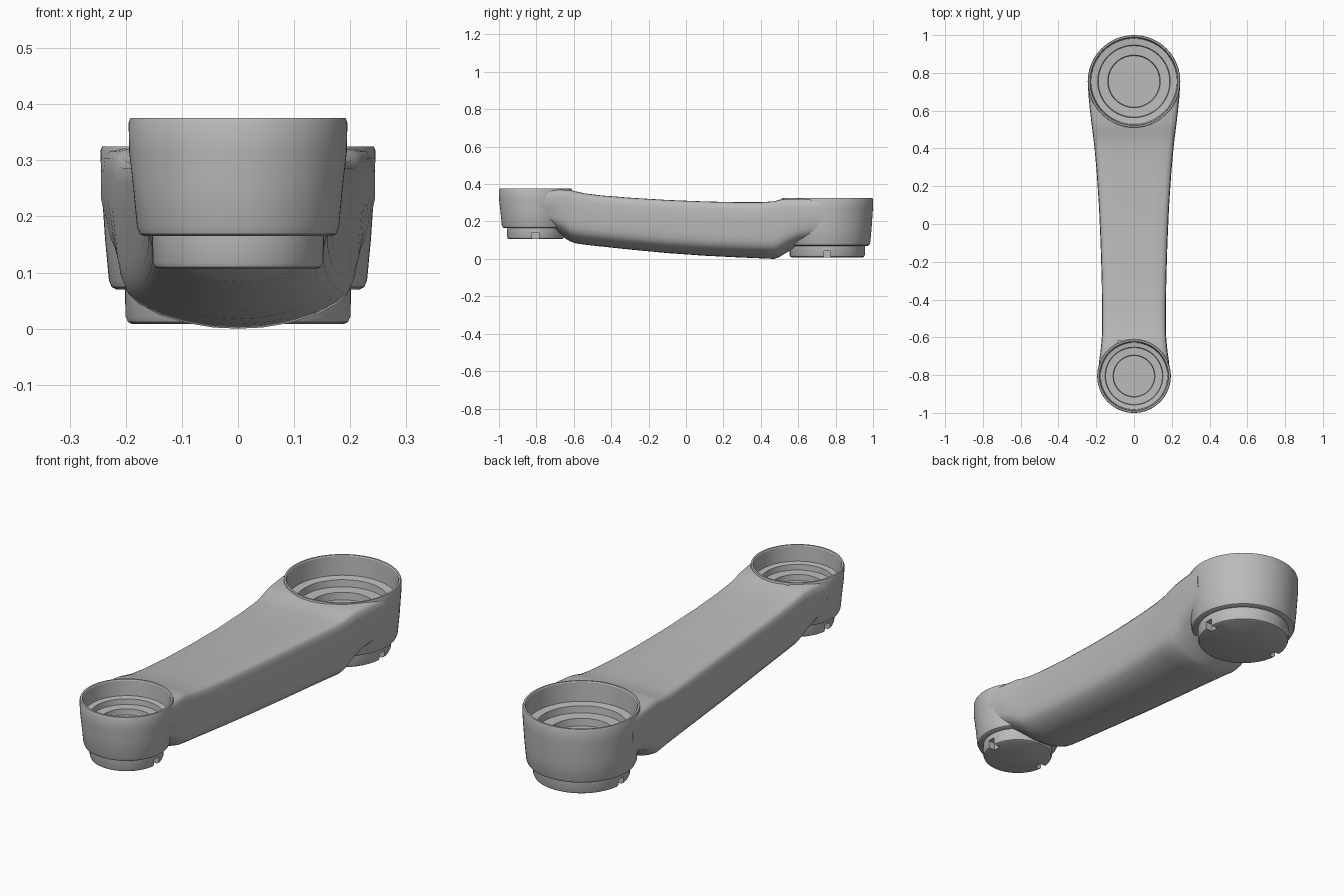
import bpy, bmesh, math

if "Cube" in bpy.data.objects:
    bpy.data.objects.remove(bpy.data.objects["Cube"])

grey = bpy.data.materials.new("light grey")
grey.diffuse_color = (0.5, 0.5, 0.5, 1)
grey.use_nodes = True
grey.node_tree.nodes["Principled BSDF"].inputs["Base Color"].default_value = grey.diffuse_color


def make(name, verts, faces):
    me = bpy.data.meshes.new(name)
    me.from_pydata(verts, [], faces)
    bm = bmesh.new()
    bm.from_mesh(me)
    bmesh.ops.remove_doubles(bm, verts=bm.verts, dist=1e-5)
    bmesh.ops.recalc_face_normals(bm, faces=bm.faces)
    bm.to_mesh(me)
    bm.free()
    me.materials.append(grey)
    ob = bpy.data.objects.new(name, me)
    bpy.context.collection.objects.link(ob)
    return ob


def lathe(name, profile, y, n=72):
    """Turn an (r, z) profile about the vertical axis through (0, y)."""
    verts, faces = [], []
    for r, z in profile:
        for i in range(n):
            a = 2 * math.pi * i / n
            verts.append((r * math.cos(a), y + r * math.sin(a), z))
    for k in range(len(profile) - 1):
        for i in range(n):
            j = (i + 1) % n
            faces.append((k * n + i, k * n + j, k * n + n + j, k * n + n + i))
    faces.append(tuple(range(n)))
    faces.append(tuple(range((len(profile) - 1) * n, len(profile) * n)))
    return make(name, verts, faces)


def cut(ob, cutter):
    cutter.hide_render = True
    cutter.hide_viewport = True
    m = ob.modifiers.new("cut", 'BOOLEAN')
    m.operation = 'DIFFERENCE'
    m.solver = 'EXACT'
    m.object = cutter


def smooth(ob, angle=32):
    bpy.ops.object.select_all(action='DESELECT')
    ob.select_set(True)
    bpy.context.view_layer.objects.active = ob
    for m in list(ob.modifiers):
        bpy.ops.object.modifier_apply(modifier=m.name)
    bpy.ops.object.shade_smooth_by_angle(angle=math.radians(angle))


# Arm: stations of y, half width, top z, bottom z
stations = [
    (-0.78, 0.190, 0.371, 0.165), (-0.72, 0.184, 0.371, 0.150),
    (-0.67, 0.177, 0.371, 0.125), (-0.62, 0.172, 0.368, 0.094),
    (-0.59, 0.170, 0.361, 0.083), (-0.54, 0.169, 0.350, 0.076),
    (-0.45, 0.169, 0.339, 0.066), (-0.30, 0.171, 0.327, 0.050),
    (-0.10, 0.177, 0.315, 0.031), (0.10, 0.186, 0.307, 0.017),
    (0.28, 0.198, 0.303, 0.008), (0.40, 0.209, 0.303, 0.003),
    (0.47, 0.217, 0.308, 0.000), (0.50, 0.221, 0.316, 0.010),
    (0.54, 0.226, 0.321, 0.036), (0.60, 0.233, 0.322, 0.062),
    (0.67, 0.240, 0.322, 0.075), (0.73, 0.244, 0.322, 0.080)]


def section(w, zt, zb):
    half = [(0.5 * w, zt), (w - 0.03, zt - 0.001), (w - 0.012, zt - 0.006),
            (w - 0.003, zt - 0.018), (w, zt - 0.045), (w, zt - 0.09),
            (0.97 * w, zb + 0.115), (0.945 * w, zb + 0.085),
            (0.90 * w, zb + 0.062), (0.82 * w, zb + 0.045),
            (0.65 * w, zb + 0.025), (0.42 * w, zb + 0.010), (0.2 * w, zb + 0.002)]
    return [(0, zt)] + half + [(0, zb)] + [(-x, z) for x, z in reversed(half)]


verts, faces = [], []
for y, w, zt, zb in stations:
    ring = section(w, zt, zb)
    verts += [(x, y, z) for x, z in ring]
n = len(ring)
for k in range(len(stations) - 1):
    for i in range(n):
        j = (i + 1) % n
        faces.append((k * n + i, k * n + j, k * n + n + j, k * n + n + i))
faces += [tuple(range(n)), tuple(range(len(verts) - n, len(verts)))]
arm = make("arm", verts, faces)

# Each end: name, y, cup radius, cup bottom z, rim z, cap radius, cap bottom z
for name, y, R, z0, z1, rc, zc in [
        ("large", 0.755, 0.245, 0.070, 0.325, 0.201, 0.008),
        ("small", -0.805, 0.195, 0.165, 0.375, 0.153, 0.106)]:
    s = R / 0.245
    # Tapered cup with stepped recess
    cup = lathe(name + "_cup", [
        (rc - 0.02, z0), (R - 0.028, z0), (R - 0.020, z0 + 0.004),
        (R - 0.015, z0 + 0.016), (R - 0.008, z0 + 0.09), (R - 0.001, z1 - 0.06),
        (R, z1 - 0.008), (R - 0.003, z1), (R - 0.011, z1), (R - 0.014, z1 - 0.004),
        (R - 0.018, z1 - 0.09 * s), (0.192 * s, z1 - 0.094 * s),
        (0.189 * s, z1 - 0.125 * s), (0.139 * s, z1 - 0.127 * s),
        (0.136 * s, z1 - 0.16 * s)], y)
    smooth(cup)
    # Round cap underneath with two side slots
    cap = lathe(name + "_cap", [
        (rc, z0 + 0.01), (rc, zc + 0.013), (rc - 0.004, zc + 0.004),
        (rc - 0.012, zc)], y)
    for side in (-1, 1):
        bm = bmesh.new()
        bmesh.ops.create_cube(bm, size=1)
        for v in bm.verts:
            v.co = (side * rc + v.co.x * 0.07, y + v.co.y * 0.036,
                    zc + 0.01 + v.co.z * 0.05)
        me = bpy.data.meshes.new("slot_cutter")
        bm.to_mesh(me)
        bm.free()
        slot = bpy.data.objects.new("slot_cutter", me)
        bpy.context.collection.objects.link(slot)
        me.materials.append(grey)
        cut(cap, slot)
    smooth(cap)
    # Clear the arm out of the cup
    cut(arm, lathe(name + "_clearance_cutter",
                   [(R - 0.024, z0 + 0.012), (R - 0.010, z1 - 0.05), (R - 0.010, 0.6)], y))
smooth(arm, 40)

# Remove the cutters once applied
for ob in list(bpy.data.objects):
    if "cutter" in ob.name:
        bpy.data.objects.remove(ob)
